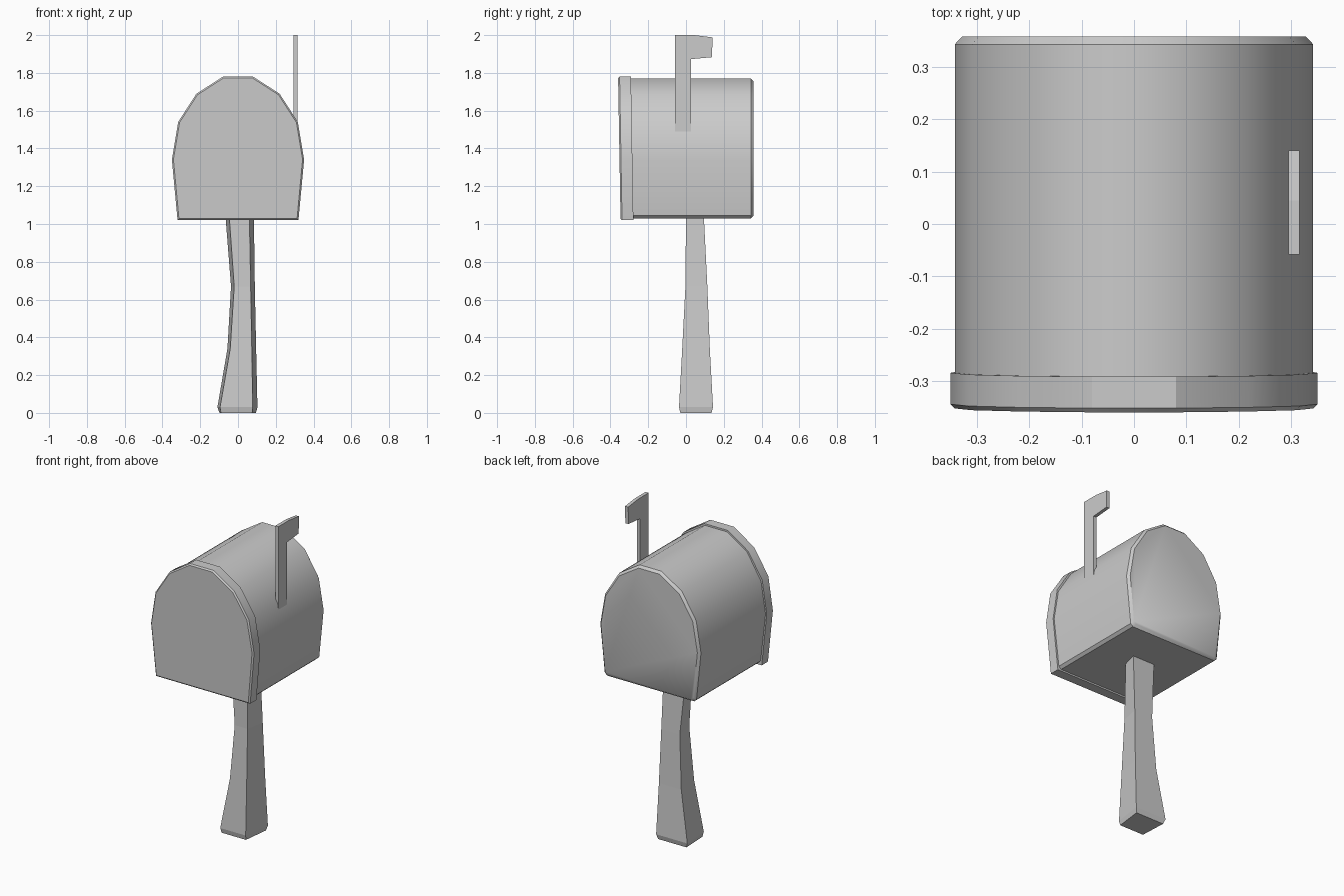
import bpy, bmesh, math

if "Cube" in bpy.data.objects:
    bpy.data.objects.remove(bpy.data.objects["Cube"])


def loft(name, rings, smooth=None):
    """Skin matching rings of points, cap both ends."""
    bm = bmesh.new()
    loops = [[bm.verts.new(p) for p in ring] for ring in rings]
    n = len(loops[0])
    for a, b in zip(loops, loops[1:]):
        for i in range(n):
            j = (i + 1) % n
            bm.faces.new((a[i], a[j], b[j], b[i]))
    bm.faces.new(loops[0])
    bm.faces.new(loops[-1])
    bmesh.ops.recalc_face_normals(bm, faces=bm.faces)
    mesh = bpy.data.meshes.new(name)
    bm.to_mesh(mesh)
    bm.free()
    ob = bpy.data.objects.new(name, mesh)
    bpy.context.collection.objects.link(ob)
    if smooth:
        bpy.ops.object.select_all(action='DESELECT')
        ob.select_set(True)
        bpy.context.view_layer.objects.active = ob
        bpy.ops.object.shade_smooth_by_angle(angle=math.radians(smooth))
    return ob


def mirrored(half):
    return half + [(-x, z) for x, z in reversed(half)]


def section(profile, y, inset=0.0, lean=0.0, mid=1.4):
    """Place an x-z profile at depth y, shrunk by inset, leaning forward with height."""
    kx, kz = 1 - inset / 0.34, 1 - inset / 0.375
    return [(x * kx, y - lean * (z - mid), mid + (z - mid) * kz) for x, z in profile]


# Mailbox body: arched tunnel with softened bottom edges and back rim
body = mirrored([(0.296, 1.03), (0.312, 1.045), (0.342, 1.34), (0.309, 1.53),
                 (0.213, 1.683), (0.075, 1.77)])
loft("mailbox_body", [section(body, -0.30), section(body, 0.343),
                      section(body, 0.358, inset=0.014)], smooth=40)

# Door: slightly larger cap leaning a little forward at the top
door = mirrored([(0.32, 1.02), (0.35, 1.34), (0.317, 1.54), (0.22, 1.69), (0.08, 1.78)])
loft("mailbox_door", [section(door, -0.285, lean=0.017),
                      section(door, -0.345, lean=0.017),
                      section(door, -0.353, inset=0.008, lean=0.017)], smooth=30)

# Crooked post: z, front left/right x, back left/right x, front/back y
levels = [(0.0, -0.09, 0.075, -0.098, 0.095, -0.03, 0.135),
          (0.03, -0.095, 0.078, -0.109, 0.103, -0.037, 0.143),
          (0.34, -0.041, 0.073, -0.056, 0.096, -0.02, 0.126),
          (0.67, -0.02, 0.067, -0.037, 0.089, -0.003, 0.113),
          (1.05, -0.047, 0.06, -0.067, 0.084, 0.0, 0.094)]
loft("post", [[(fl, yf, z), (fr, yf, z), (br, yb, z), (bl, yb, z)]
              for z, fl, fr, bl, br, yf, yb in levels])

# Raised flag: thin plate on the right side
flag = [(-0.058, 1.48), (0.026, 1.48), (0.026, 1.873), (0.138, 1.883),
        (0.14, 1.988), (0.045, 2.0), (-0.058, 2.0)]
loft("flag", [[(x, y, z) for y, z in flag] for x in (0.295, 0.316)])
